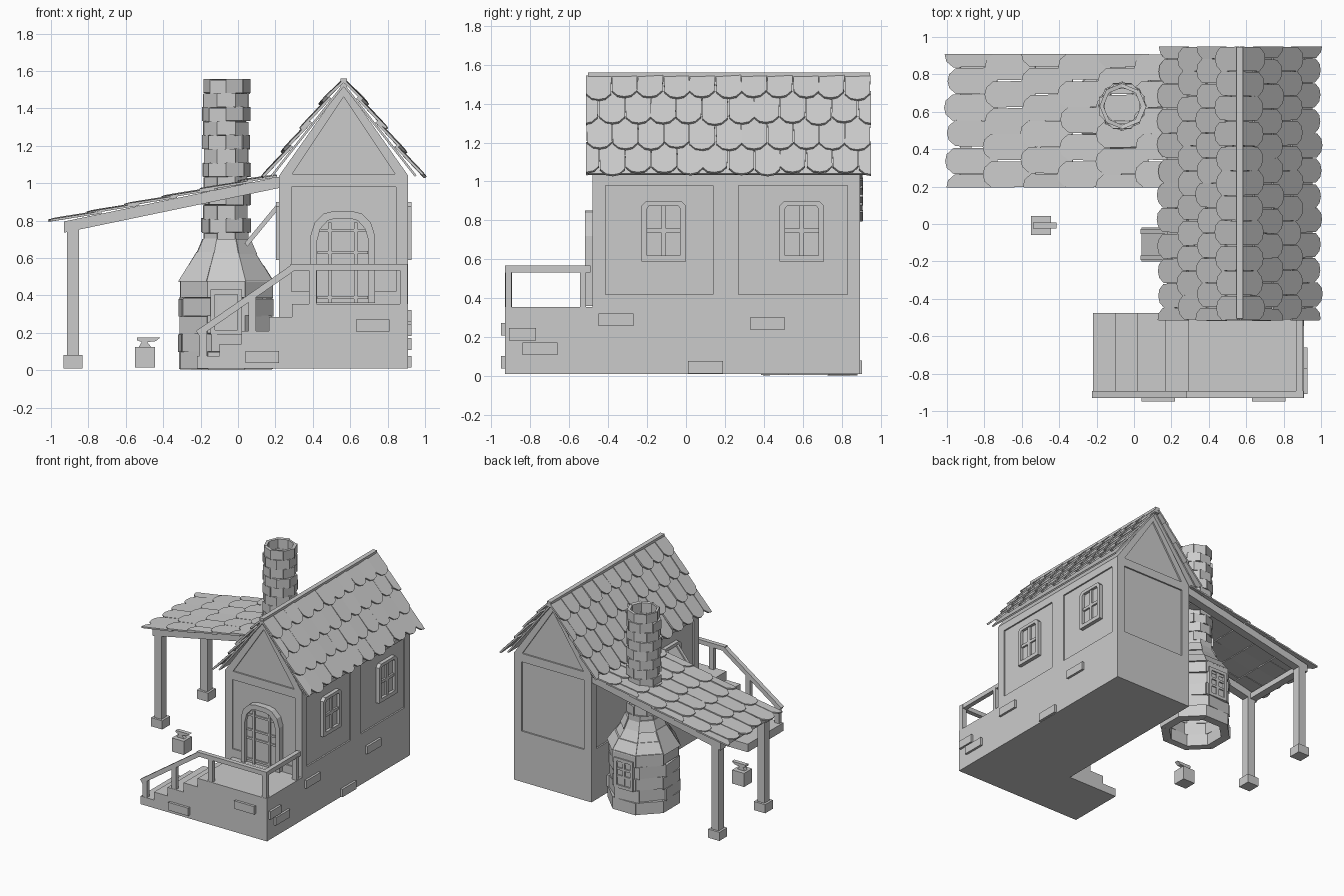
import bpy, bmesh, math, random
from mathutils import Matrix, Vector

random.seed(4)
cube = bpy.data.objects.get("Cube")
if cube:
    bpy.data.objects.remove(cube)

stone = bpy.data.materials.new("plain_grey")
stone.use_nodes = True
GREY = (0.6, 0.6, 0.6, 1)
stone.diffuse_color = GREY
stone.node_tree.nodes["Principled BSDF"].inputs["Base Color"].default_value = GREY
IDENT = Matrix.Identity(4)


def finish(name, bm):
    bmesh.ops.recalc_face_normals(bm, faces=bm.faces)
    mesh = bpy.data.meshes.new(name)
    bm.to_mesh(mesh)
    bm.free()
    mesh.materials.append(stone)
    ob = bpy.data.objects.new(name, mesh)
    bpy.context.collection.objects.link(ob)
    return ob


def add_box(bm, x0, x1, y0, y1, z0, z1, m=IDENT):
    size = Matrix.Diagonal((x1 - x0, y1 - y0, z1 - z0, 1))
    mid = Matrix.Translation(((x0 + x1) / 2, (y0 + y1) / 2, (z0 + z1) / 2))
    bmesh.ops.create_cube(bm, size=1, matrix=m @ mid @ size)


def add_loft(bm, a, b):
    """Closed solid between two matching outlines."""
    va, vb = [bm.verts.new(p) for p in a], [bm.verts.new(p) for p in b]
    bm.faces.new(va)
    bm.faces.new(vb[::-1])
    for i in range(len(a)):
        j = (i + 1) % len(a)
        bm.faces.new((va[i], vb[i], vb[j], va[j]))


def add_prism(bm, outline, y0, y1, m=IDENT):
    add_loft(bm, [m @ Vector((x, y0, z)) for x, z in outline],
             [m @ Vector((x, y1, z)) for x, z in outline])


def add_beam(bm, a, b, wide, high):
    """Square bar from a to b."""
    a, b = Vector(a), Vector(b)
    d = b - a
    m = Matrix.Translation(a) @ d.to_track_quat('X', 'Z').to_matrix().to_4x4()
    add_box(bm, 0, d.length, -wide / 2, wide / 2, -high / 2, high / 2, m)


def add_frame(bm, outer, inner, depth, m):
    """Raised border between two outlines."""
    n = len(outer)
    for i in range(n):
        j = (i + 1) % n
        add_prism(bm, [outer[i], outer[j], inner[j], inner[i]], -depth, 0, m)


def facing(x, y, z, degrees):
    return Matrix.Translation((x, y, z)) @ Matrix.Rotation(math.radians(degrees), 4, 'Z')


# House walls, raised timber borders around sunken panels
X0, X1, Y0, Y1, EAVE = 0.22, 0.91, -0.48, 0.895, 1.04
CX = (X0 + X1) / 2
IN = 0.012
bm = bmesh.new()
add_box(bm, X0 + IN, X1 - IN, Y0 + IN, Y1 - IN, 0.02, EAVE)
add_box(bm, X0, X1, Y0, Y1, 0.01, 0.42)
add_box(bm, X0, X1, Y0, Y1, 0.98, EAVE)
for x in (X0, X1 - 0.065):
    for y in (Y0, Y1 - 0.065):
        add_box(bm, x, x + 0.065, y, y + 0.065, 0.42, 0.98)
for x in (X0, X1 - IN):
    add_box(bm, x, x + IN, 0.14, 0.27, 0.42, 0.98)
finish("house_walls", bm)

# Gables with a raised border
bm = bmesh.new()
big = [(X0, EAVE), (X1, EAVE), (CX, 1.53)]
small = [(X0 + 0.07, EAVE + 0.008), (X1 - 0.07, EAVE + 0.008), (CX, 1.46)]
add_prism(bm, big, Y0 + IN, Y1 - IN)
add_frame(bm, big, small, IN, facing(0, Y0 + IN, 0, 0))
add_frame(bm, big, small, IN, facing(0, Y1, 0, 0))
finish("gables", bm)


def shingles(name, top, down, across, width, rows, cols, step, drop, thick):
    """Staggered rows of round-ended shingles on a slope."""
    top, down, across = Vector(top), Vector(down).normalized(), Vector(across)
    up = across.cross(down)
    if up.z < 0:
        up = -up
    w = width / cols
    bm = bmesh.new()
    for r in range(rows):
        for c in range(cols + r % 2):
            mid = (c + 0.5 - 0.5 * (r % 2)) * w
            lean = random.uniform(-0.006, 0.006)
            length = step * 1.35 + random.uniform(-0.01, 0.01)
            tail = w * 0.32
            pts = [(-w / 2, 0), (w / 2, 0), (w / 2, length - tail),
                   (w * 0.27, length - tail * 0.2), (0, length),
                   (-w * 0.27, length - tail * 0.2), (-w / 2, length - tail)]
            low, high = [], []
            for u, v in pts:
                s = min(max(mid + u * 0.97 + lean * v / length, 0), width)
                d = max(r * step + v - step * 0.35, 0)
                lift = drop * v / length + abs(lean) * (u / w + 0.5)
                p = top + across * s + down * d + up * lift
                low.append(p)
                high.append(p + up * thick)
            add_loft(bm, low, high)
    finish(name, bm)


# Main roof: underlay, shingles, ridge
for side, label in ((-1, "left"), (1, "right")):
    slope = Vector((side * 0.415, 0, -0.525))
    bm = bmesh.new()
    add_beam(bm, (CX, 0.21, 1.525), (CX + side * 0.385, 0.21, 1.038), 1.42, 0.012)
    finish(label + "_roof_board", bm)
    shingles(label + "_roof_shingles", (CX, -0.515, 1.537), slope, (0, 1, 0),
             1.465, 4, 11, 0.165, 0.02, 0.014)
bm = bmesh.new()
add_box(bm, CX - 0.018, CX + 0.018, -0.505, 0.945, 1.515, 1.56)
finish("roof_ridge", bm)


# Windows, shared by both side walls
def window(name, m):
    bm = bmesh.new()
    outer = [(-.115, 0), (.115, 0), (.115, .285), (.09, .31), (-.09, .31), (-.115, .285)]
    inner = [(-.085, .03), (.085, .03), (.085, .27), (.075, .285), (-.075, .285), (-.085, .27)]
    add_frame(bm, outer, inner, 0.03, m)
    add_box(bm, -0.09, 0.09, -0.008, 0, 0.025, 0.285, m)
    add_box(bm, -0.012, 0.012, -0.022, 0, 0.03, 0.285, m)
    add_box(bm, -0.085, 0.085, -0.022, 0, 0.145, 0.168, m)
    finish(name, bm)


window("right_front_window", facing(X1 - IN, -0.115, 0.59, 90))
window("right_back_window", facing(X1 - IN, 0.595, 0.59, 90))
window("left_window", facing(X0 + IN, -0.115, 0.59, -90))
bm = bmesh.new()
add_beam(bm, (0.215, -0.11, 0.87), (0.045, -0.11, 0.665), 0.18, 0.014)
for y in (-0.18, -0.04):
    add_beam(bm, (0.21, y, 0.88), (0.04, y, 0.675), 0.025, 0.014)
finish("left_window_shutter", bm)

# Arched door
bm = bmesh.new()
m = facing(0.56, Y0 + IN, 0.36, 0)
half = [(.172, 0), (.172, .36), (.15, .43), (.10, .478), (.05, .49)]
outer = half + [(-x, z) for x, z in reversed(half)]
inner = [(x * 0.8, z * 0.92) for x, z in outer]
add_frame(bm, outer, inner, 0.05, m)
add_prism(bm, inner, -0.022, 0, m)
for x in (-0.07, 0.07):
    add_box(bm, x - 0.01, x + 0.01, -0.034, 0, 0, 0.43, m)
for z in (0.02, 0.19, 0.26, 0.38):
    add_box(bm, -0.135, 0.135, -0.032, 0, z, z + 0.016, m)
finish("front_door", bm)

# Porch and steps
bm = bmesh.new()
steps = [(-.22, .075), (-.10, .14), (.02, .21), (.165, .285), (.29, .355)]
profile = [(X1, .01), (-.22, .01)]
for i, (x, z) in enumerate(steps):
    profile += [(x, z), (steps[i + 1][0] if i < 4 else X1, z)]
add_prism(bm, profile, -0.93, -0.475)
finish("porch_and_steps", bm)

# Railing
bm = bmesh.new()
RY = -0.912
add_beam(bm, (-0.215, RY, 0.195), (0.29, RY, 0.545), 0.036, 0.035)
add_beam(bm, (0.28, RY, 0.55), (0.905, RY, 0.55), 0.036, 0.035)
add_beam(bm, (0.885, -0.93, 0.55), (0.885, -0.49, 0.55), 0.036, 0.035)
for x, y, z0, z1 in ((-0.185, RY, 0.07, 0.21), (0.075, RY, 0.2, 0.39), (0.4, RY, 0.35, 0.54),
                     (0.885, RY, 0.35, 0.54), (0.885, -0.53, 0.35, 0.54)):
    add_box(bm, x - 0.02, x + 0.02, y - 0.016, y + 0.016, z0, z1)
finish("railing", bm)

# Loose bricks set into the plinth
bm = bmesh.new()
for y, z, w in ((-.84, .215, .14), (-.75, .14, .18), (-.36, .29, .18), (.42, .27, .18), (.1, .045, .18)):
    add_box(bm, 0.9, 0.928, y - w / 2, y + w / 2, z - 0.032, z + 0.032)
for x, z in ((.72, .24), (.13, .07)):
    add_box(bm, x - 0.09, x + 0.09, -0.95, -0.92, z - 0.032, z + 0.032)
finish("plinth_bricks", bm)


# Furnace and chimney from rings of bricks
def add_ring(bm, z0, z1, rin, rlow, rhigh, turn, jitter):
    for i in range(8):
        j = random.uniform(-jitter, jitter)
        lift = random.uniform(-0.004, 0.004)
        ends = []
        for k in (i, i + 1):
            a = (k + 0.5 + turn) * math.pi / 4
            ends.append([(FX + math.cos(a) * r, FY + math.sin(a) * r, z) for r, z in
                         ((rin[0], z0), (rlow + j, z0 + lift), (rhigh + j, z1 + lift), (rin[1], z1))])
        add_loft(bm, *ends)


FX, FY = -0.063, 0.63
bm = bmesh.new()
for r in range(5):
    z = 0.005 + r * 0.095
    add_ring(bm, z, z + 0.095, (0.2, 0.2), 0.264, 0.264, (r % 2) * 0.12, 0.01)
finish("furnace_base", bm)
bm = bmesh.new()
for z0, z1, a, b in ((.475, .56, .272, .215), (.55, .63, .218, .165), (.62, .7, .172, .135)):
    add_ring(bm, z0, z1, (a - 0.06, b - 0.045), a, b, 0, 0.008)
finish("furnace_hood", bm)
bm = bmesh.new()
for r in range(12):
    z = 0.66 + r * 0.0745
    add_ring(bm, z, z + 0.0745, (0.1, 0.1), 0.127, 0.127, (r % 2) * 0.5, 0.007)
finish("chimney", bm)
for label, sign, turn, bars in (("front", -1, 0, 0), ("back", 1, 180, 1)):
    bm = bmesh.new()
    m = facing(FX, FY + sign * 0.235, 0.19, turn)
    outer = [(-.085, 0), (.085, 0), (.085, .24), (-.085, .24)]
    inner = [(-.06, .025), (.06, .025), (.06, .215), (-.06, .215)]
    add_frame(bm, outer, inner, 0.028, m)
    add_box(bm, -0.062, 0.062, -0.014, 0.02, 0.02, 0.22, m)
    if bars:
        add_box(bm, -0.01, 0.01, -0.024, 0, 0.02, 0.22, m)
        for z in (0.085, 0.145):
            add_box(bm, -0.06, 0.06, -0.024, 0, z, z + 0.018, m)
    finish(label + "_furnace_hatch", bm)

# Lean-to: posts, rafters, shingles
bm = bmesh.new()
for y in (0.27, 0.855):
    add_box(bm, -0.932, -0.832, y - 0.05, y + 0.05, 0.01, 0.08)
    add_box(bm, -0.914, -0.85, y - 0.032, y + 0.032, 0.08, 0.76)
    add_prism(bm, [(-.93, .735), (.225, .975), (.225, 1.035), (-.93, .795)], y - 0.032, y + 0.032)
add_box(bm, -0.93, -0.87, 0.27, 0.855, 0.745, 0.79)
finish("lean_to_frame", bm)
shingles("lean_to_shingles", (0.21, 0.195, 1.03), (-1.15, 0, -0.235), (0, 1, 0),
         0.715, 6, 5, 0.206, 0.012, 0.012)

# Anvil on its block
bm = bmesh.new()
add_box(bm, -0.55, -0.443, -0.06, 0.043, 0.015, 0.125)
finish("anvil_block", bm)
bm = bmesh.new()
add_prism(bm, [(-.53, .125), (-.465, .125), (-.485, .15), (-.44, .155), (-.415, .175),
               (-.54, .175), (-.54, .16), (-.515, .15)], -0.025, 0.008)
finish("anvil", bm)
